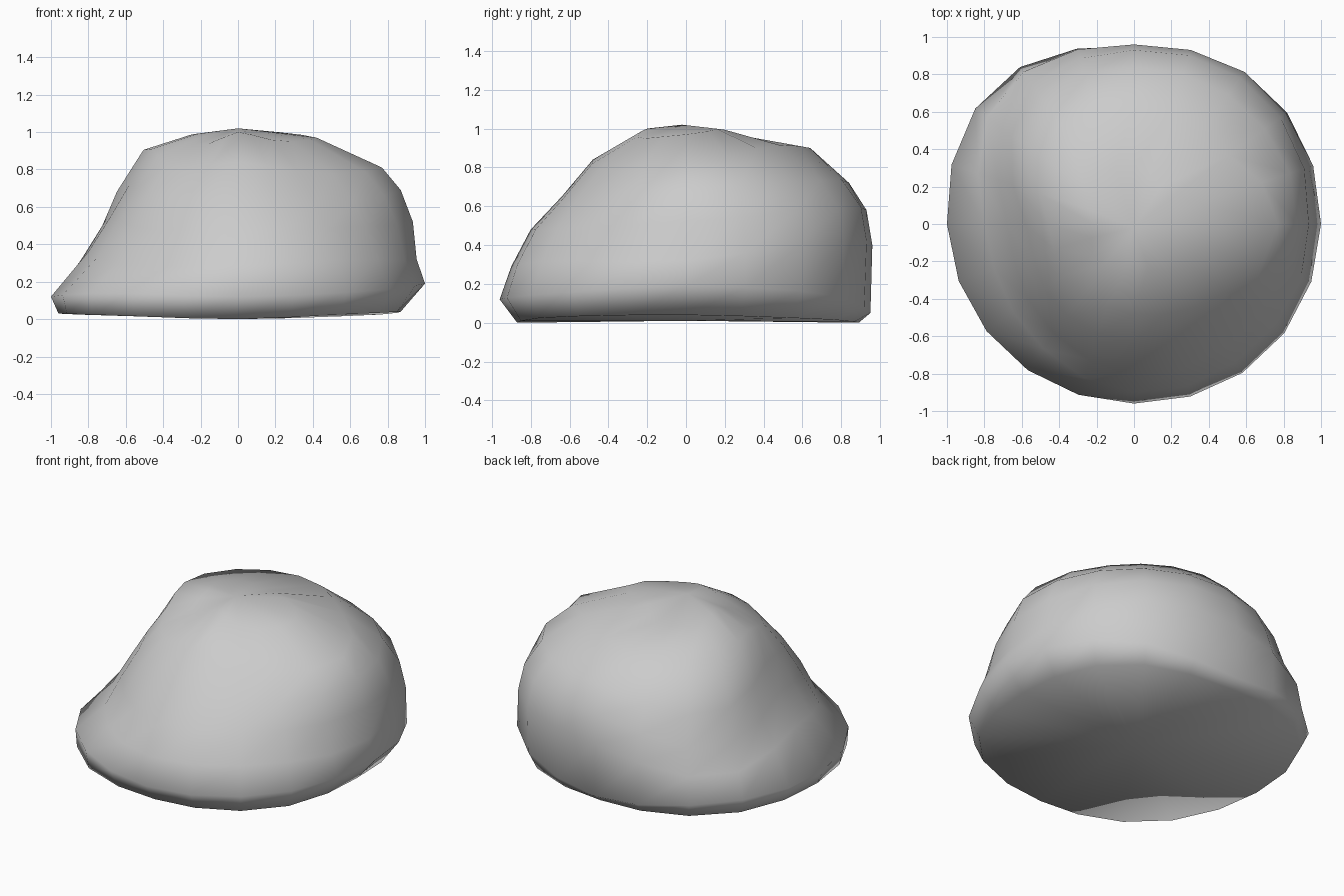
import bpy, bmesh, math

if "Cube" in bpy.data.objects:
    bpy.data.objects.remove(bpy.data.objects["Cube"])

SIDES = 20
TOP = (0.0, -0.02, 1.02)

# Rock side profiles every 45 degrees from +x: (radius, height), base to crown
PROFILES = [
    # right
    [(.87, .04), (1.0, .19), (.955, .32), (.935, .52), (.87, .69), (.77, .81), (.42, .97)],
    # back right
    [(.95, .02), (1.01, .15), (1.01, .42), (.97, .58), (.86, .73), (.60, .91), (.25, 1.0)],
    # back
    [(.89, .00), (.95, .05), (.96, .40), (.93, .58), (.84, .72), (.64, .90), (.30, .95)],
    # back left
    [(1.0, .02), (1.05, .12), (1.0, .27), (.91, .42), (.85, .62), (.65, .88), (.33, .97)],
    # left
    [(.96, .03), (1.0, .12), (.80, .36), (.68, .55), (.58, .72), (.46, .91), (.22, .99)],
    # front left
    [(.96, .02), (.97, .14), (.81, .28), (.71, .48), (.60, .66), (.47, .81), (.28, .93)],
    # front
    [(.87, .00), (.96, .12), (.90, .29), (.80, .48), (.64, .65), (.48, .84), (.20, 1.0)],
    # front right
    [(.94, .03), (.99, .15), (.92, .32), (.83, .49), (.73, .62), (.58, .78), (.34, .95)],
]


def blend(level, axis, turn):
    """Smooth periodic interpolation between neighbouring profiles."""
    n = len(PROFILES)
    i = math.floor(turn)
    t = turn - i
    a, b, c, d = (PROFILES[(i + k) % n][level][axis] for k in (-1, 0, 1, 2))
    return b + 0.5 * t * (c - a + t * (2*a - 5*b + 4*c - d + t * (3*(b - c) + d - a)))


# Rock body: rings lofted from base to crown
bm = bmesh.new()
rings = []
for level in range(len(PROFILES[0])):
    ring = []
    for s in range(SIDES):
        ang = math.tau * s / SIDES
        turn = s * len(PROFILES) / SIDES
        r, z = blend(level, 0, turn), blend(level, 1, turn)
        ring.append(bm.verts.new((r * math.cos(ang), r * math.sin(ang), max(z, 0))))
    rings.append(ring)

for low, high in zip(rings, rings[1:]):
    for s in range(SIDES):
        n = (s + 1) % SIDES
        bm.faces.new((low[s], low[n], high[n], high[s]))

# Crown and underside fans
crown = bm.verts.new(TOP)
under = bm.verts.new((0, 0, 0.01))
for s in range(SIDES):
    n = (s + 1) % SIDES
    bm.faces.new((rings[-1][s], rings[-1][n], crown))
    bm.faces.new((rings[0][n], rings[0][s], under))

bmesh.ops.recalc_face_normals(bm, faces=bm.faces)
for f in bm.faces:
    f.smooth = True

mesh = bpy.data.meshes.new("boulder")
bm.to_mesh(mesh)
bm.free()
boulder = bpy.data.objects.new("boulder", mesh)
bpy.context.collection.objects.link(boulder)
